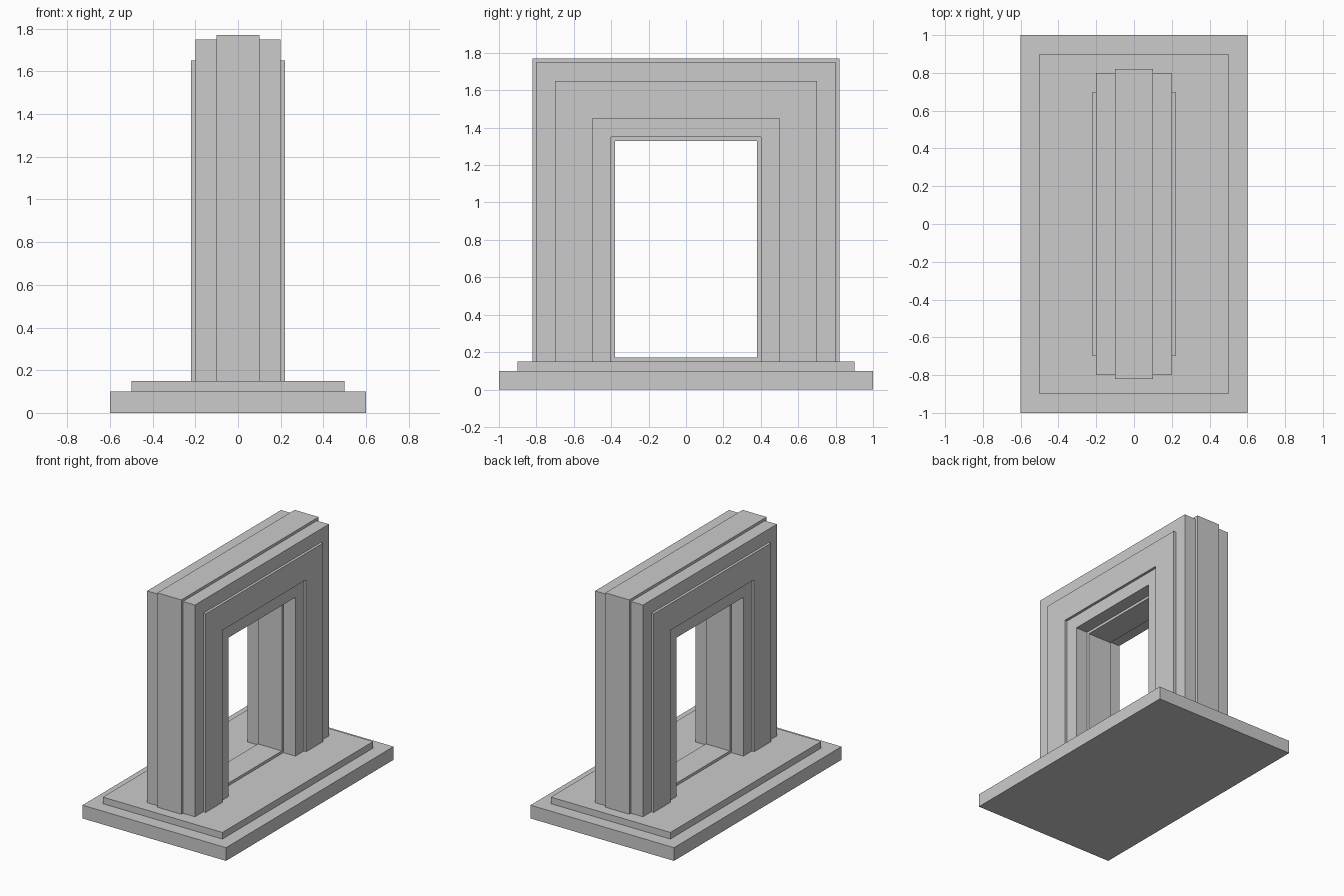
import bpy
import bmesh

if "Cube" in bpy.data.objects:
    bpy.data.objects.remove(bpy.data.objects["Cube"])


def slab(name, sx, sy, z0, z1):
    """Box centred on x and y between two heights."""
    bpy.ops.mesh.primitive_cube_add(size=1, location=(0, 0, (z0 + z1) / 2))
    ob = bpy.context.object
    ob.name = name
    ob.scale = (sx, sy, z1 - z0)
    bpy.ops.object.transform_apply(location=True, rotation=False, scale=True)
    return ob


def extrude_x(name, faces, x0, x1):
    """Extrude faces given as (y, z) outlines from x0 to x1."""
    bm = bmesh.new()
    for outline in faces:
        bm.faces.new([bm.verts.new((x0, y, z)) for y, z in outline])
    bmesh.ops.remove_doubles(bm, verts=bm.verts, dist=1e-5)
    ext = bmesh.ops.extrude_face_region(bm, geom=bm.faces[:], use_keep_orig=True)
    moved = [g for g in ext["geom"] if isinstance(g, bmesh.types.BMVert)]
    bmesh.ops.translate(bm, verts=moved, vec=(x1 - x0, 0, 0))
    bmesh.ops.recalc_face_normals(bm, faces=bm.faces)
    mesh = bpy.data.meshes.new(name)
    bm.to_mesh(mesh)
    bm.free()
    ob = bpy.data.objects.new(name, mesh)
    bpy.context.collection.objects.link(ob)
    return ob


def arch(name, outer, top, inner, lintel, x0, x1):
    """Square arch: two legs and a lintel standing on the plinth."""
    outline = [(-outer, FLOOR), (-outer, top), (outer, top), (outer, FLOOR),
               (inner, FLOOR), (inner, lintel), (-inner, lintel), (-inner, FLOOR)]
    return extrude_x(name, [outline], x0, x1)


FLOOR = 0.15

# Stepped plinth
slab("plinth_base", 1.2, 2.0, 0, 0.1)
slab("plinth_step", 1.0, 1.8, 0.1, FLOOR)

# Main gateway
arch("gate_frame", 0.8, 1.75, 0.4, 1.35, -0.2, 0.2)

# Raised band wrapping the middle, closed by a threshold at the floor
o = [(-0.82, FLOOR), (-0.82, 1.77), (0.82, 1.77), (0.82, FLOOR)]
i = [(-0.38, 0.17), (-0.38, 1.33), (0.38, 1.33), (0.38, 0.17)]
ring = [[o[k], o[(k + 1) % 4], i[(k + 1) % 4], i[k]] for k in range(4)]
extrude_x("middle_band", ring, -0.1, 0.1)

# Raised trim on both broad faces
trim = arch("face_trim", 0.7, 1.65, 0.5, 1.45, 0.2, 0.22)
trim.modifiers.new("Mirror", 'MIRROR').use_axis = (True, False, False)
